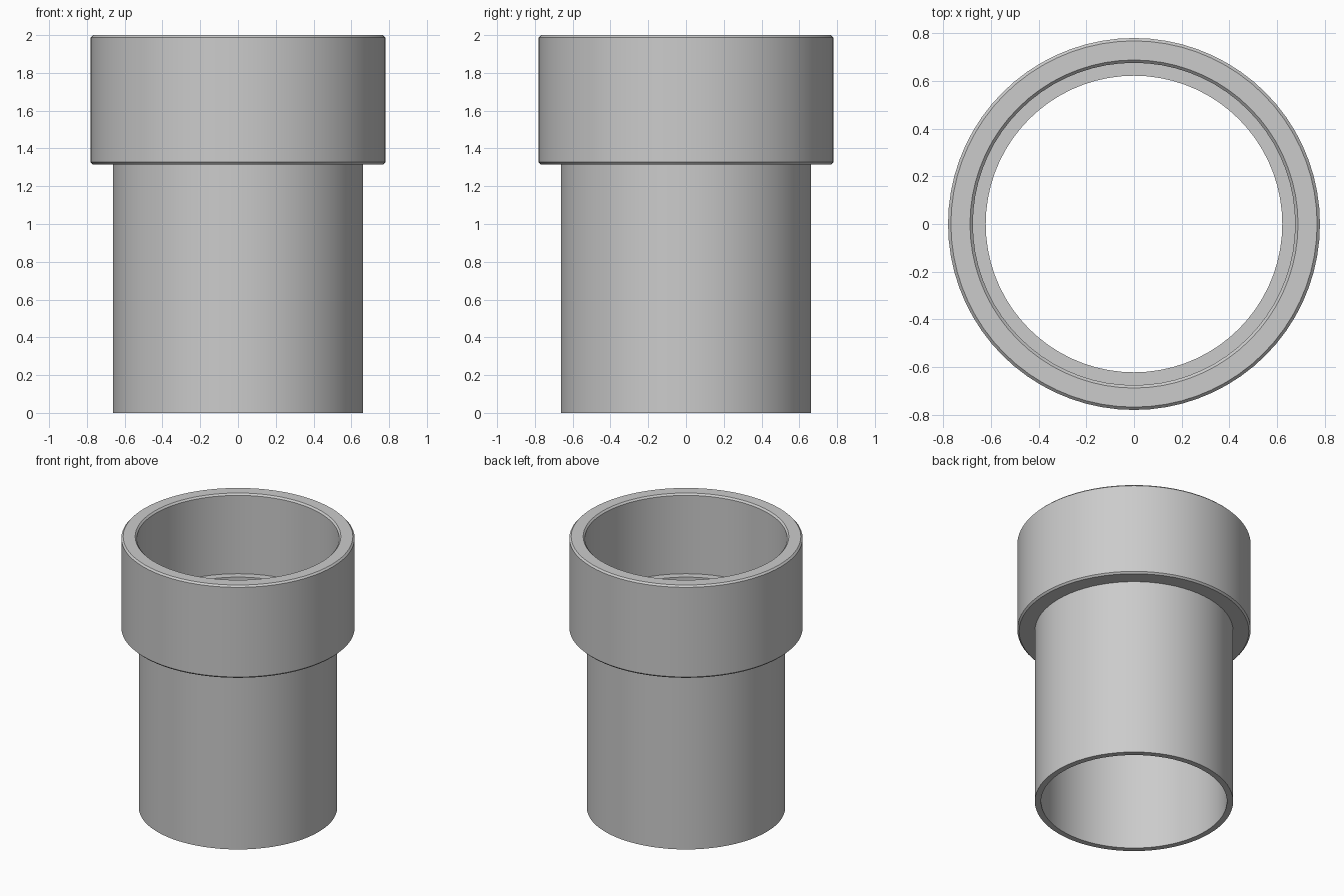
import bpy
import bmesh
import math

cube = bpy.data.objects.get("Cube")
if cube:
    bpy.data.objects.remove(cube, do_unlink=True)

SEGMENTS = 72
BEVEL = 0.012

# Single plain material
grey = bpy.data.materials.new("light_grey")
grey.use_nodes = True
colour = (0.6, 0.6, 0.6, 1.0)
grey.diffuse_color = colour
grey.node_tree.nodes["Principled BSDF"].inputs["Base Color"].default_value = colour


def lathe(name, profile):
    """Revolve a closed (radius, height) profile around z."""
    bm = bmesh.new()
    verts = [bm.verts.new((r, 0, z)) for r, z in profile]
    edges = [bm.edges.new((a, b)) for a, b in zip(verts, verts[1:] + verts[:1])]
    bmesh.ops.spin(bm, geom=verts + edges, cent=(0, 0, 0), axis=(0, 0, 1),
                   angle=math.tau, steps=SEGMENTS, use_merge=True)
    bmesh.ops.remove_doubles(bm, verts=bm.verts, dist=0.0001)
    bmesh.ops.recalc_face_normals(bm, faces=bm.faces)
    mesh = bpy.data.meshes.new(name)
    bm.to_mesh(mesh)
    bm.free()
    mesh.materials.append(grey)
    obj = bpy.data.objects.new(name, mesh)
    bpy.context.collection.objects.link(obj)
    bpy.ops.object.select_all(action="DESELECT")
    obj.select_set(True)
    bpy.context.view_layer.objects.active = obj
    bpy.ops.object.shade_smooth_by_angle(angle=math.radians(30))
    return obj


# Main dimensions
bore, tube, socket, collar = 0.622, 0.663, 0.676, 0.78
collar_base, ledge, top = 1.315, 1.41, 2.0

# Stepped pipe: thin tube below, wide collar with a socket above
lathe("stepped_pipe_adapter", [
    (bore, 0), (tube, 0),
    (tube, collar_base),
    (collar - BEVEL, collar_base), (collar, collar_base + BEVEL),
    (collar, top - BEVEL), (collar - BEVEL, top),
    (socket + BEVEL, top), (socket, top - BEVEL),
    (socket, ledge), (bore, ledge),
])
